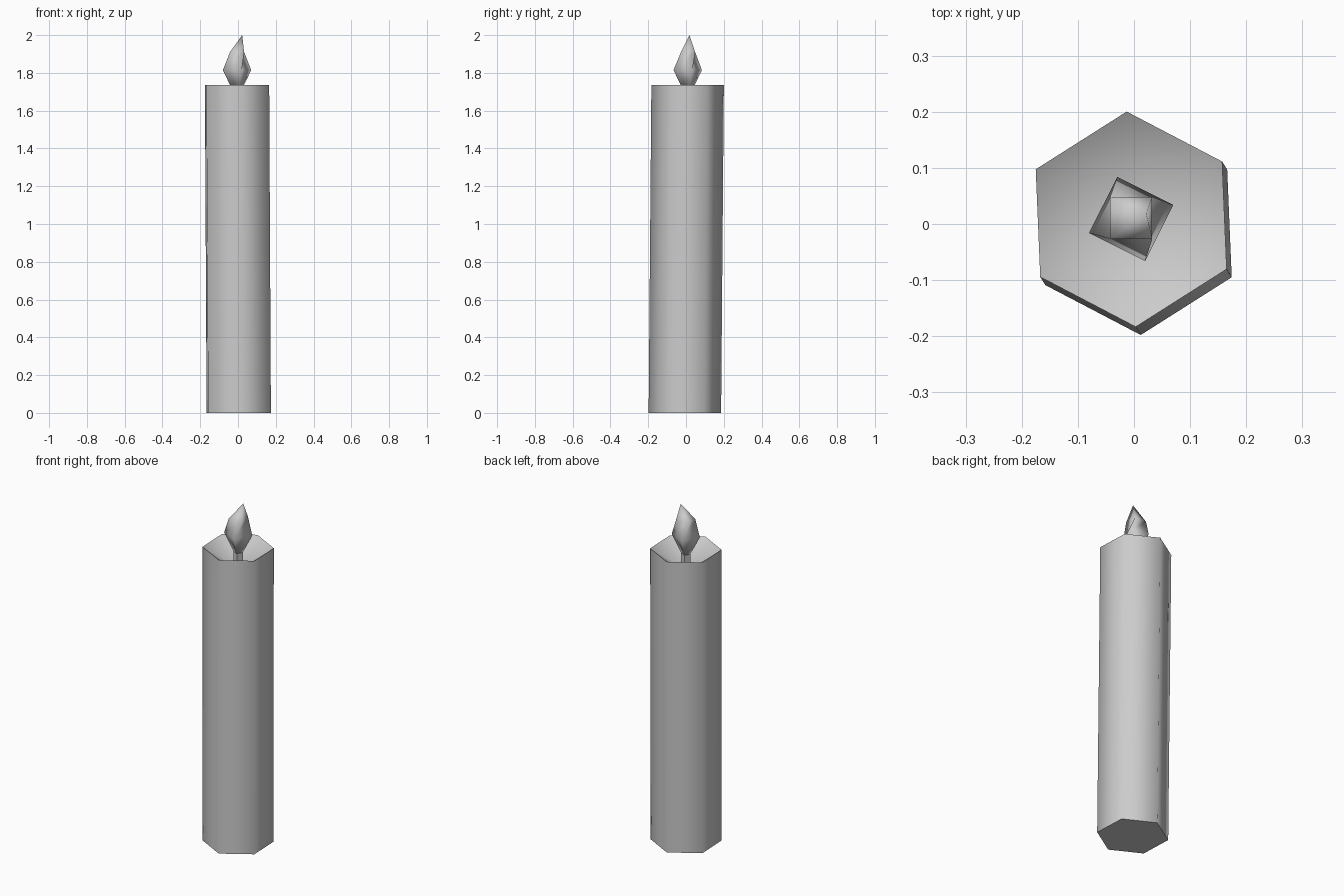
import bpy
import bmesh
from math import cos, sin, radians, tau

cube = bpy.data.objects.get("Cube")
if cube:
    bpy.data.objects.remove(cube, do_unlink=True)

# One plain grey for the whole candle
GREY = (0.6, 0.6, 0.6, 1)
grey = bpy.data.materials.new("light_grey")
grey.use_nodes = True
grey.diffuse_color = GREY
grey.node_tree.nodes["Principled BSDF"].inputs["Base Color"].default_value = GREY


def loft(name, sides, rings, tip=None, sharp=80):
    """Skin (x, y, z, radius, turn) rings; close the top with a flat cap or a fan to tip."""
    bm = bmesh.new()
    loops = []
    for x, y, z, radius, turn in rings:
        angles = [radians(turn) + tau * i / sides for i in range(sides)]
        loops.append([bm.verts.new((x + radius * cos(a), y + radius * sin(a), z)) for a in angles])
    bm.faces.new(loops[0][::-1])
    point = bm.verts.new(tip) if tip else None
    for i in range(sides):
        j = (i + 1) % sides
        for low, high in zip(loops, loops[1:]):
            bm.faces.new((low[i], low[j], high[j], high[i]))
        if point:
            bm.faces.new((loops[-1][i], loops[-1][j], point))
    if not point:
        bm.faces.new(loops[-1])
    mesh = bpy.data.meshes.new(name)
    bm.to_mesh(mesh)
    bm.free()
    mesh.materials.append(grey)
    mesh.shade_smooth()
    mesh.set_sharp_from_angle(angle=radians(sharp))
    obj = bpy.data.objects.new(name, mesh)
    bpy.context.collection.objects.link(obj)
    return obj


# Slightly leaning six-sided body with a hollow melted top
loft("candle_body", 6,
     [(0.004, -0.006, 0, 0.192, 32.4), (-0.005, 0.0085, 1.735, 0.192, 32.4)],
     tip=(-0.005, 0.0085, 1.615))

# Short square wick rising from the hollow
loft("wick", 4,
     [(-0.005, 0.009, 1.6, 0.026, 18.4), (-0.005, 0.009, 1.72, 0.026, 18.4)])

# Twisted four-sided flame with an off-centre point
loft("flame", 4,
     [(-0.005, 0.009, 1.705, 0.024, 18.4),
      (-0.005, 0.009, 1.815, 0.079, 18.4),
      (-0.005, 0.011, 1.91, 0.053, 45)],
     tip=(0.022, 0.018, 2.0), sharp=100)
